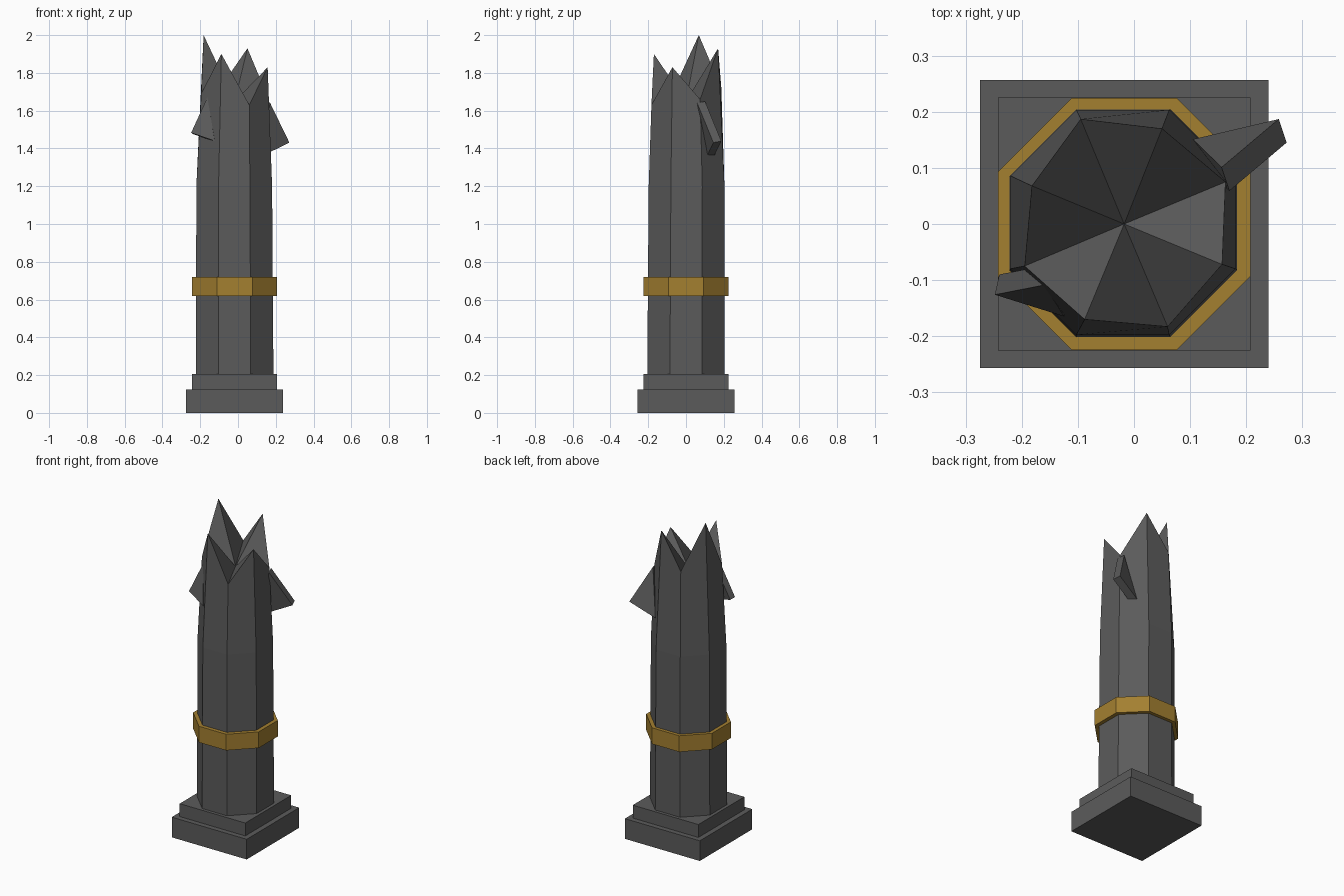
import bpy, math
from mathutils import Vector

if "Cube" in bpy.data.objects:
    bpy.data.objects.remove(bpy.data.objects["Cube"])


def material(name, rgb):
    m = bpy.data.materials.new(name)
    m.diffuse_color = (*rgb, 1)
    m.use_nodes = True
    m.node_tree.nodes["Principled BSDF"].inputs["Base Color"].default_value = m.diffuse_color
    return m


STONE = material("dark stone", (0.105, 0.105, 0.105))
GOLD = material("aged gold", (0.37, 0.215, 0.03))
CX = -0.0175  # axis of the pillar


def make(name, verts, faces, mat):
    me = bpy.data.meshes.new(name)
    me.from_pydata([tuple(v) for v in verts], [], faces)
    me.materials.append(mat)
    ob = bpy.data.objects.new(name, me)
    bpy.context.collection.objects.link(ob)
    return ob


def ring(n, r, z, cx=CX, cy=0.0):
    return [(cx + r * math.cos((k + .5) * math.tau / n),
             cy + r * math.sin((k + .5) * math.tau / n), z) for k in range(n)]


def loft(name, rings, mat, apex=None):
    """Skin a stack of rings; close the top flat or with a fan to apex."""
    n = len(rings[0])
    verts = [v for r in rings for v in r]
    faces = [tuple(reversed(range(n)))]
    for i in range(len(rings) - 1):
        a, b = i * n, (i + 1) * n
        faces += [(a + k, a + (k + 1) % n, b + (k + 1) % n, b + k) for k in range(n)]
    t = (len(rings) - 1) * n
    if apex:
        verts.append(apex)
        faces += [(t + k, t + (k + 1) % n, len(verts) - 1) for k in range(n)]
    else:
        faces.append(tuple(range(t, t + n)))
    return make(name, verts, faces, mat)


def slab(name, half, z0, z1):
    r = half * math.sqrt(2)
    return loft(name, [ring(4, r, z0), ring(4, r, z1)], STONE)


# Stepped square plinth
slab("plinth_lower", 0.257, 0, 0.125)
slab("plinth_upper", 0.225, 0.125, 0.205)

# Broken octagonal shaft with jagged crown sinking to its centre
crown = [(0.163, 0.075, 1.66), (0.05, 0.17, 1.93), (-0.095, 0.187, 1.72),
         (-0.182, 0.068, 2.0), (-0.195, -0.075, 1.69), (-0.088, -0.17, 1.9),
         (0.06, -0.183, 1.63), (0.157, -0.072, 1.83)]
loft("shaft", [ring(8, 0.222, 0.2), ring(8, 0.217, 1.2, -0.02, 0.003), crown],
     STONE, (CX, 0, 1.65))

# Gold band
loft("band", [ring(8, 0.2435, 0.62), ring(8, 0.2435, 0.72)], GOLD)


# Splintered triangular shards
def shard(name, pts, offset):
    o = Vector(offset)
    a, b, c = [Vector(p) for p in pts]
    if (b - a).cross(c - a).dot(o) < 0:
        b, c = c, b
    loft(name, [[p - o for p in (a, b, c)], [p + o for p in (a, b, c)]], STONE)


shard("shard_right", [(0.163, 0.08, 1.645), (0.265, 0.166, 1.435), (0.112, 0.13, 1.36)],
      (-0.007, 0.021, 0.004))
shard("shard_left", [(-0.157, -0.091, 1.67), (-0.244, -0.108, 1.48), (-0.12, -0.147, 1.437)],
      (0.004, 0.018, -0.003))
